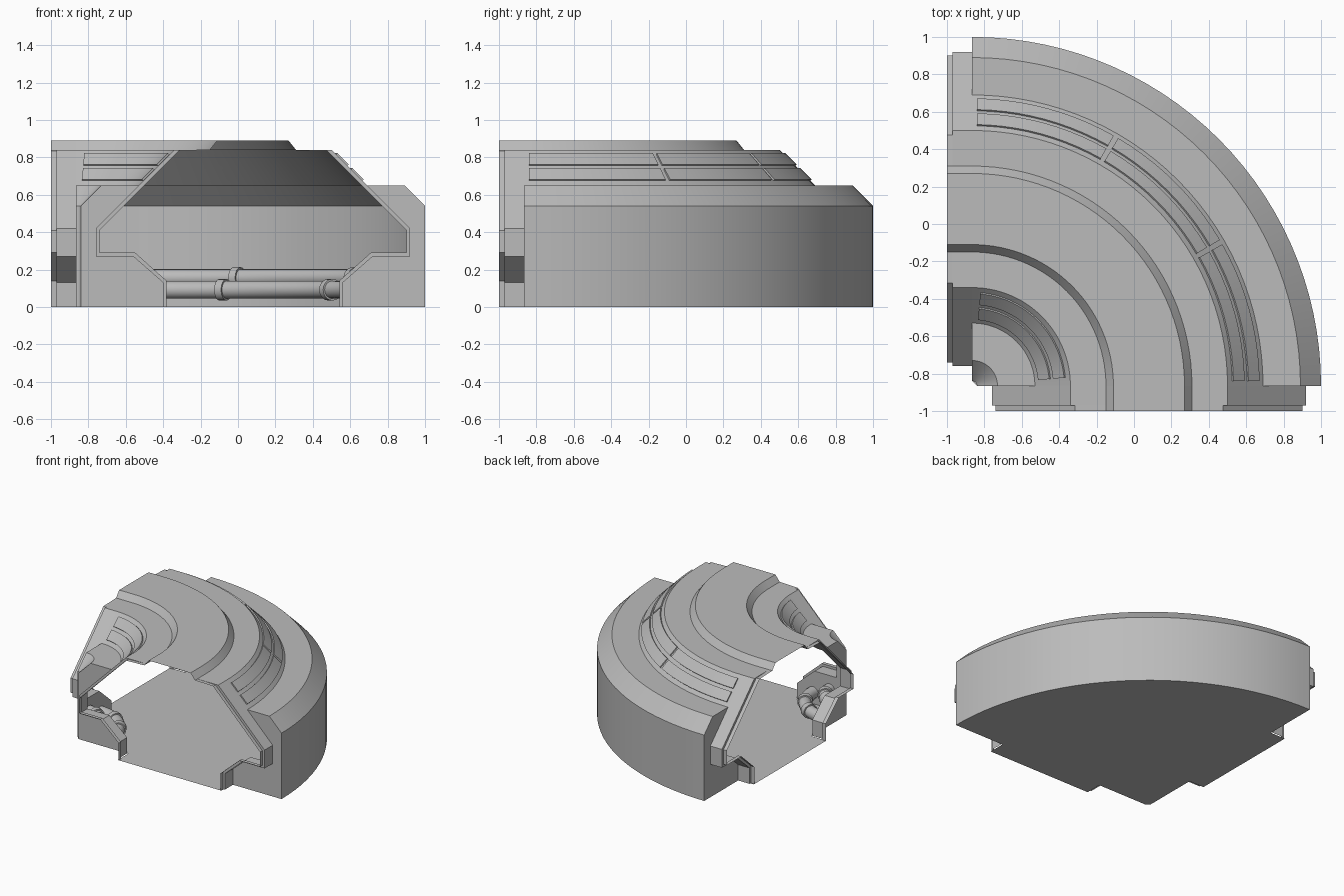
import bpy, bmesh, math

if "Cube" in bpy.data.objects:
    bpy.data.objects.remove(bpy.data.objects["Cube"])

C = -0.865          # corner point that the whole bend turns around (x and y)
RM = 0.945          # radius of the tunnel centre line
SEG = 30            # steps in the quarter turn

grey = bpy.data.materials.new("plain_grey")
grey.diffuse_color = (0.5, 0.5, 0.5, 1)
grey.use_nodes = True
grey.node_tree.nodes["Principled BSDF"].inputs["Base Color"].default_value = grey.diffuse_color


def finish(bm, name, solid=False):
    if solid:
        bmesh.ops.recalc_face_normals(bm, faces=bm.faces)
    me = bpy.data.meshes.new(name)
    bm.to_mesh(me)
    bm.free()
    me.materials.append(grey)
    ob = bpy.data.objects.new(name, me)
    bpy.context.collection.objects.link(ob)
    bpy.ops.object.select_all(action='DESELECT')
    ob.select_set(True)
    bpy.context.view_layer.objects.active = ob
    bpy.ops.object.shade_smooth_by_angle(angle=math.radians(30))
    return ob


def loft(bm, rows, closed=False, caps=False):
    vs = [[bm.verts.new(p) for p in row] for row in rows]
    n = len(rows[0])
    for a, b in zip(vs, vs[1:]):
        for j in range(n if closed else n - 1):
            k = (j + 1) % n
            bm.faces.new((a[j], b[j], b[k], a[k]))
    if caps:
        bm.faces.new(vs[0])
        bm.faces.new(vs[-1])


def turn(bm, section, a0=0, a1=90, closed=False, caps=False):
    """Sweep an (r, z) section around the corner point."""
    n = max(2, round(SEG * (a1 - a0) / 90))
    rows = []
    for i in range(n + 1):
        t = math.radians(a0 + (a1 - a0) * i / n)
        rows.append([(C + r * math.cos(t), C + r * math.sin(t), z) for r, z in section])
    loft(bm, rows, closed, caps)


def both(half):
    """Mirror a half profile (offset, z) over the tunnel centre line."""
    return half + [(-d, z) for d, z in reversed(half)]


# curved outer shell
shell = both([(.92, 0), (.92, .54), (.81, .65), (.61, .65), (.42, .84),
              (.23, .84), (.19, .89)])
bm = bmesh.new()
turn(bm, [(RM + d, z) for d, z in shell])
finish(bm, "curved_shell")

# doorway outlines: outer collar and slightly smaller rim
collar = both([(.48, 0), (.48, .13), (.64, .27), (.84, .27), (.84, .42),
               (.42, .84), (.23, .84), (.19, .89)])
rim = both([(.462, 0), (.462, .14), (.63, .29), (.82, .29), (.82, .41),
            (.395, .835), (.23, .84), (.19, .89)])
wall = [(.92, 0), (.92, .54), (.81, .65), (.61, .65), (.84, .42),
        (.84, .27), (.64, .27), (.48, .13), (.48, 0)]

for side in ("front", "left"):
    swap = side == "left"

    def place(d, y, z):
        p = (C + RM + d, y, z)
        return (p[1], p[0], p[2]) if swap else p

    # collar and rim around the doorway
    bm = bmesh.new()
    loft(bm, [[place(d, y, z) for d, z in prof] for prof, y in
              ((rim, -1), (rim, -.97), (collar, -.97), (collar, C))])
    if swap:
        bmesh.ops.reverse_faces(bm, faces=bm.faces)
    finish(bm, side + "_door_collar")

    # end walls beside the doorway
    bm = bmesh.new()
    for s in (1, -1):
        f = bm.faces.new([bm.verts.new(place(s * d, C, z)) for d, z in wall])
        f.normal_update()
        if f.normal[0 if swap else 1] > 0:
            f.normal_flip()
    finish(bm, side + "_end_walls")

# flat floor with the two doorway tongues
bm = bmesh.new()
arc = [math.radians(90 * i / SEG) for i in range(SEG + 1)]
pts = [(C + 1.865 * math.cos(t), C + 1.865 * math.sin(t)) for t in arc]
m, h = C + RM, .47
tongue = [(C, m + h), (-1, m + h), (-1, m - h), (C, m - h)]
pts += tongue + [(C, C + .025), (C + .025, C)] + [(y, x) for x, y in reversed(tongue)]
f = bm.faces.new([bm.verts.new((x, y, 0)) for x, y in pts])
f.normal_update()
if f.normal.z > 0:
    f.normal_flip()
bmesh.ops.triangulate(bm, faces=bm.faces)
finish(bm, "floor")


# raised light panels on the sloped roof sides
def panels(name, s, spans, rows):
    bm = bmesh.new()
    k = .007
    for a, b in rows:
        sec = [(a, 1.26 - a), (a + k, 1.26 - a + k), (b + k, 1.26 - b + k), (b, 1.26 - b)]
        for a0, a1 in spans:
            turn(bm, [(RM + s * d, z) for d, z in sec], a0, a1, True, True)
    finish(bm, name, True)


panels("outer_roof_panels", 1, [(1, 29.5), (30.5, 59.5), (60.5, 89)],
       [(.585, .525), (.505, .445)])
panels("inner_roof_panels", -1, [(5, 85)], [(.585, .525), (.505, .445)])


# pipes along both inside walls, with couplings
def ring(r, z, rad):
    return [(r + rad * math.cos(i * math.pi / 8), z + rad * math.sin(i * math.pi / 8))
            for i in range(16)]


for name, s in (("outer", 1), ("inner", -1)):
    bm = bmesh.new()
    for d, z in ((.625, .092), (.775, .155)):
        r = RM + s * d
        turn(bm, ring(r, z, .048), 0, 90, True, True)
        half = math.degrees(.022 / r)
        for a in (30, 60):
            turn(bm, ring(r, z, .058), a - half, a + half, True, True)
    finish(bm, name + "_pipes", True)
